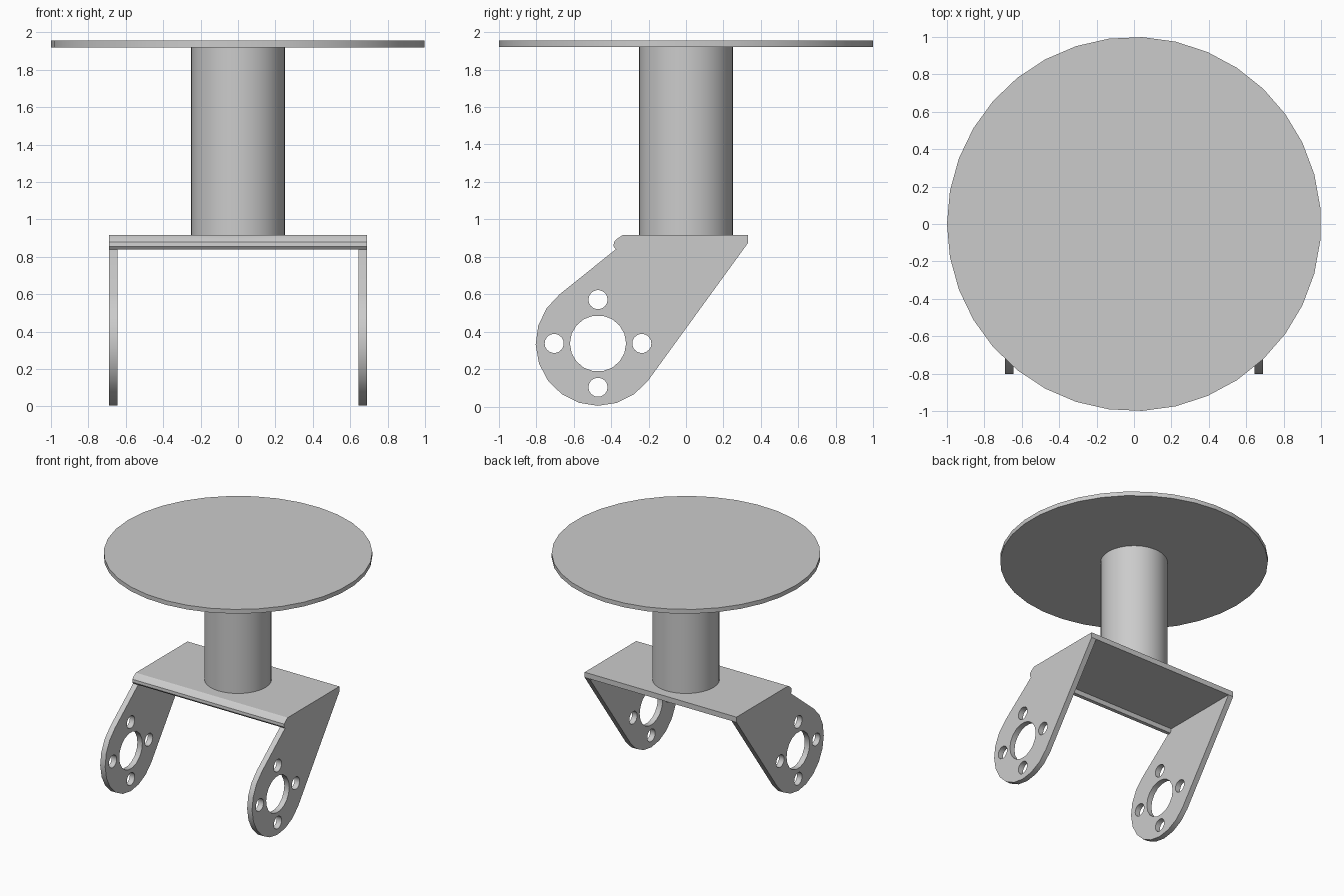
import bpy
import bmesh
from math import cos, sin, radians, pi
from mathutils import Matrix, Vector

cube = bpy.data.objects.get("Cube")
if cube:
    bpy.data.objects.remove(cube, do_unlink=True)

GREY = (0.6, 0.6, 0.6, 1.0)
grey = bpy.data.materials.new("plain grey")
grey.use_nodes = True
grey.diffuse_color = GREY
grey.node_tree.nodes["Principled BSDF"].inputs["Base Color"].default_value = GREY


def finish(name, bm):
    bmesh.ops.recalc_face_normals(bm, faces=bm.faces)
    mesh = bpy.data.meshes.new(name)
    bm.to_mesh(mesh)
    bm.free()
    mesh.materials.append(grey)
    mesh.shade_smooth()
    mesh.set_sharp_from_angle(angle=radians(30))
    obj = bpy.data.objects.new(name, mesh)
    bpy.context.collection.objects.link(obj)
    return obj


def arc(centre, radius, start, end, steps):
    """Points (y, z) along an arc, both ends included."""
    angles = [radians(start + (end - start) * i / steps) for i in range(steps + 1)]
    return [(centre[0] + radius * cos(a), centre[1] + radius * sin(a)) for a in angles]


def ring(centre, radius, sides):
    return arc(centre, radius, 0, 360, sides)[:-1]


def slab(name, loops, x0, x1):
    """Fill (y, z) loops, inner loops being holes, and extrude from x0 to x1."""
    bm = bmesh.new()
    edges = []
    for loop in loops:
        verts = [bm.verts.new((x0, y, z)) for y, z in loop]
        edges += [bm.edges.new((a, b)) for a, b in zip(verts, verts[1:] + verts[:1])]
    bmesh.ops.triangle_fill(bm, edges=edges, use_beauty=True, normal=Vector((1, 0, 0)))
    result = bmesh.ops.extrude_face_region(bm, geom=bm.faces[:], use_keep_orig=True)
    moved = [v for v in result["geom"] if isinstance(v, bmesh.types.BMVert)]
    bmesh.ops.translate(bm, verts=moved, vec=(x1 - x0, 0, 0))
    return finish(name, bm)


def cylinder(name, radius, z0, z1, sides, turn=0.0):
    bm = bmesh.new()
    place = Matrix.Translation((0, 0, (z0 + z1) / 2)) @ Matrix.Rotation(turn, 4, "Z")
    bmesh.ops.create_cone(bm, cap_ends=True, segments=sides, radius1=radius,
                          radius2=radius, depth=z1 - z0, matrix=place)
    return finish(name, bm)


# Round top and its column
cylinder("round_top", 1.0, 1.92, 1.955, 35, pi / 2)
cylinder("column", 0.25, 0.915, 1.92, 48)

# Rolled front edge shared by the arms and the bridge plate
TOP, BACK, HALF, INNER = 0.915, 0.33, 0.69, 0.645
rolled = [(-0.375, 0.84), (-0.387, 0.855), (-0.385, 0.878), (-0.37, 0.895), (-0.34, TOP)]

# Side arms: rounded lower end with a large bore and four bolt holes
hub = (-0.47, 0.337)
outline = arc(hub, 0.333, 128, 323, 11) + [(BACK, 0.872), (BACK, TOP)] + rolled[::-1]
holes = [ring(hub, 0.15, 18)]
for k in range(4):
    a = k * pi / 2
    holes.append(ring((hub[0] + 0.234 * cos(a), hub[1] + 0.234 * sin(a)), 0.051, 18))
for side, s in (("left", 1), ("right", -1)):
    slab(side + "_arm", [outline] + holes, s * INNER, s * HALF)

# Bridge plate between the arms, with its front lip
plate = rolled + [(BACK, TOP), (BACK, 0.872), (-0.335, 0.872), (-0.345, 0.84)]
slab("bridge_plate", [plate], -INNER, INNER)
